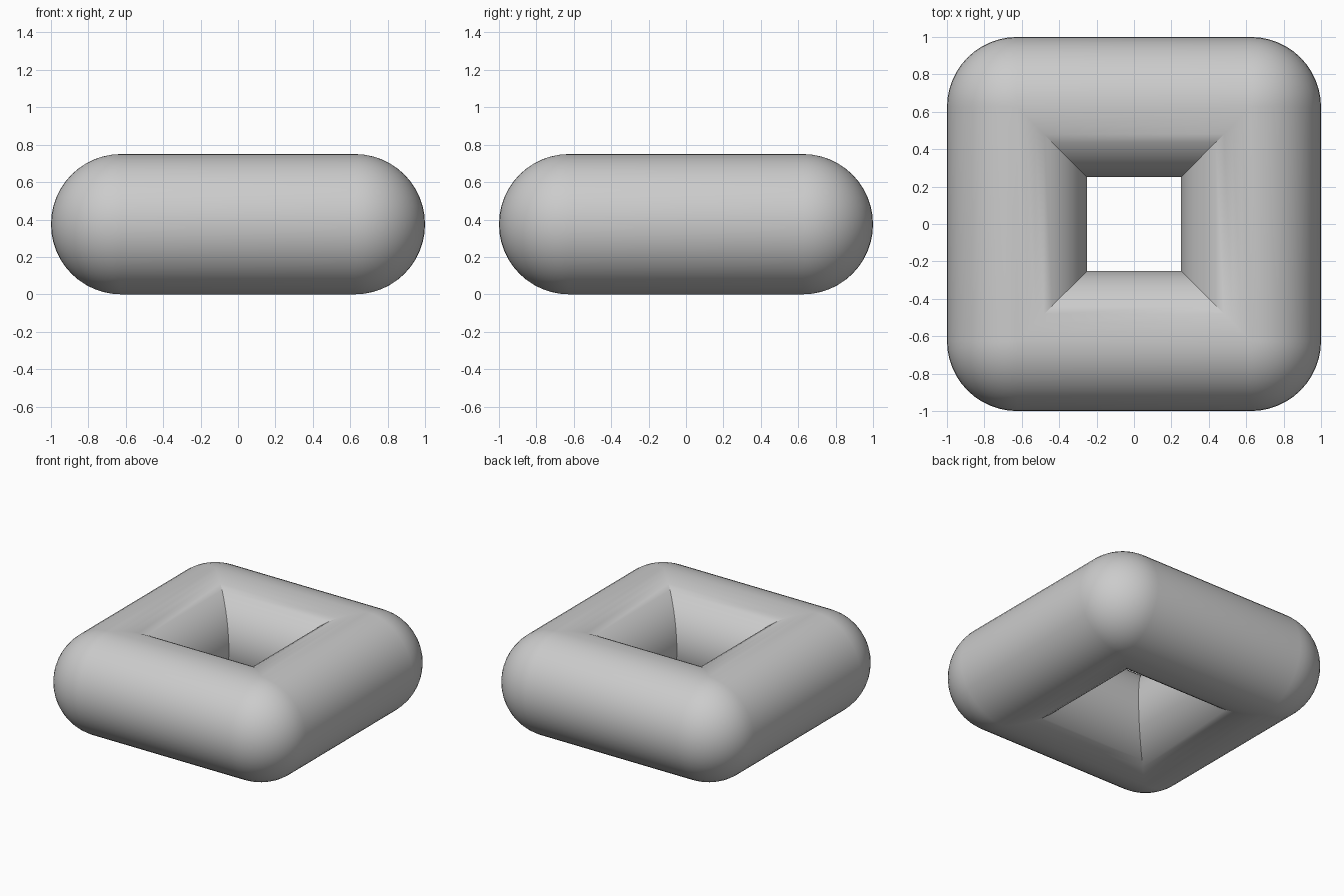
import bpy, bmesh
from math import cos, sin, pi

cube = bpy.data.objects.get("Cube")
if cube:
    bpy.data.objects.remove(cube, do_unlink=True)

RADIUS = 0.375          # tube radius
CENTRE = 1 - RADIUS     # half side of the square the tube follows
SIDES = 48              # sides of the tube
STEPS = 12              # steps around each corner

grey = bpy.data.materials.new("soft grey")
grey.use_nodes = True
colour = (0.6, 0.6, 0.6, 1)
grey.diffuse_color = colour
grey.node_tree.nodes["Principled BSDF"].inputs["Base Color"].default_value = colour


def square_loop(bm, offset, z):
    """Square loop: rounded corners outside the centre line, mitred inside."""
    verts = []
    for quarter in range(4):
        mid = (quarter + 0.5) * pi / 2
        sx, sy = (1 if f(mid) > 0 else -1 for f in (cos, sin))
        for step in range(STEPS + 1):
            a = (quarter + step / STEPS) * pi / 2
            dx, dy = (cos(a), sin(a)) if offset > 0 else (sx, sy)
            verts.append(bm.verts.new((sx * CENTRE + offset * dx,
                                       sy * CENTRE + offset * dy, z)))
    return verts


# Square ring swept from a round section
bm = bmesh.new()
loops = []
for i in range(SIDES):
    t = 2 * pi * i / SIDES
    loops.append(square_loop(bm, RADIUS * cos(t), RADIUS * (1 + sin(t))))
for i, low in enumerate(loops):
    high = loops[(i + 1) % SIDES]
    for j in range(len(low)):
        k = (j + 1) % len(low)
        bm.faces.new((low[j], low[k], high[k], high[j]))
bmesh.ops.remove_doubles(bm, verts=bm.verts, dist=1e-4)
bmesh.ops.recalc_face_normals(bm, faces=bm.faces)

mesh = bpy.data.meshes.new("square_ring")
bm.to_mesh(mesh)
bm.free()
mesh.materials.append(grey)
ring = bpy.data.objects.new("square_ring", mesh)
bpy.context.collection.objects.link(ring)

# Smooth tube with crisp inner mitres
bpy.ops.object.select_all(action="DESELECT")
ring.select_set(True)
bpy.context.view_layer.objects.active = ring
bpy.ops.object.shade_smooth_by_angle(angle=pi / 6)
